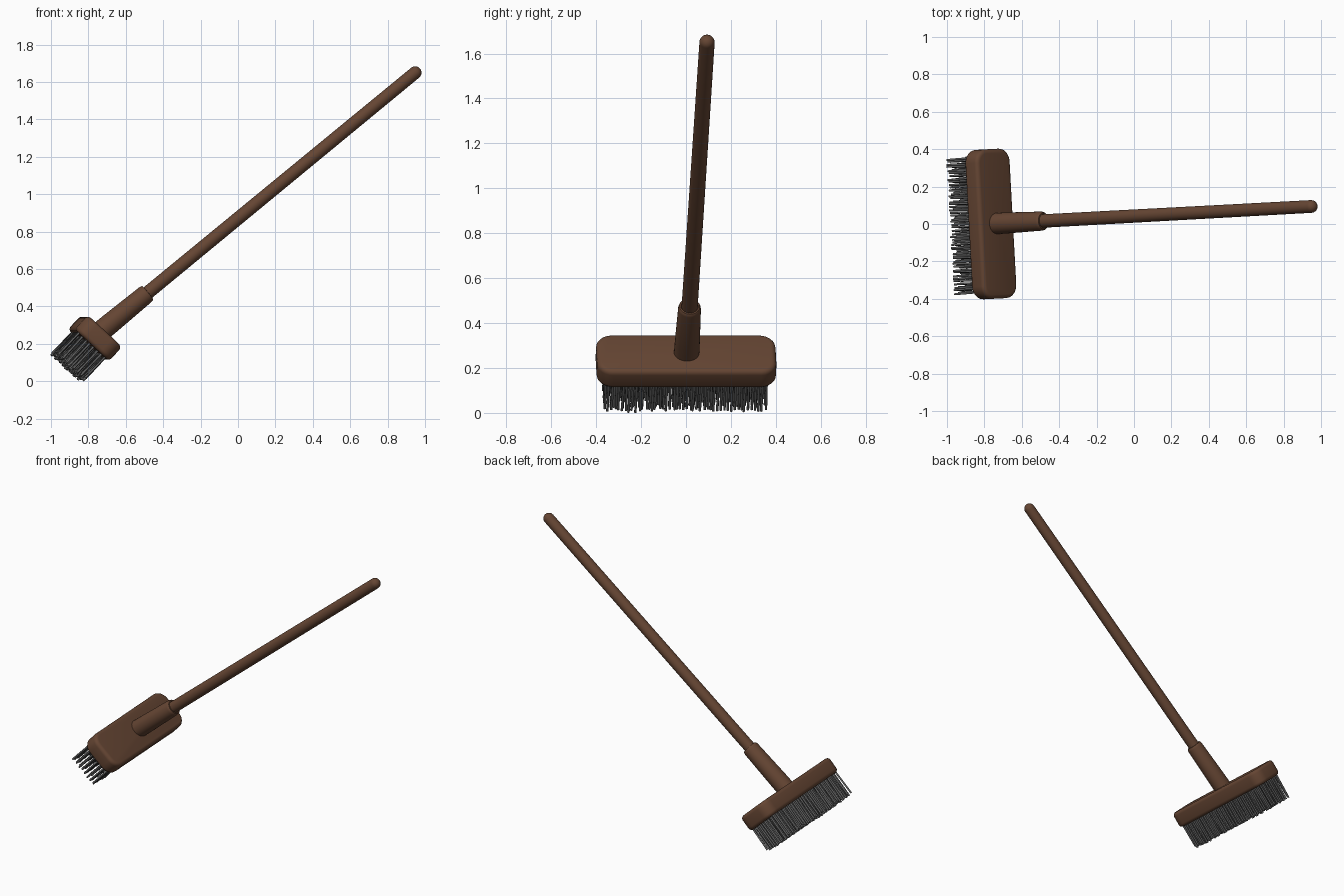
import bpy, bmesh, math, random
from mathutils import Matrix, Vector

if "Cube" in bpy.data.objects:
    bpy.data.objects.remove(bpy.data.objects["Cube"])

random.seed(4)
YAW = math.radians(3.1)


def material(name, rgb):
    m = bpy.data.materials.new(name)
    m.diffuse_color = (*rgb, 1)
    m.use_nodes = True
    m.node_tree.nodes["Principled BSDF"].inputs["Base Color"].default_value = m.diffuse_color
    return m


def frame(origin, pitch):
    # local y runs along the brush head, local z points up at the given pitch
    y = Vector((-math.sin(YAW), math.cos(YAW), 0))
    z = Vector((math.cos(pitch) * math.cos(YAW), math.cos(pitch) * math.sin(YAW), math.sin(pitch)))
    m = Matrix((y.cross(z), y, z)).transposed().to_4x4()
    m.translation = origin
    return m


def finish(bm, name, mat, matrix, angle=35):
    bmesh.ops.recalc_face_normals(bm, faces=bm.faces[:])
    me = bpy.data.meshes.new(name)
    bm.to_mesh(me)
    bm.free()
    me.materials.append(mat)
    ob = bpy.data.objects.new(name, me)
    bpy.context.collection.objects.link(ob)
    ob.matrix_world = matrix
    bpy.ops.object.select_all(action='DESELECT')
    ob.select_set(True)
    bpy.context.view_layer.objects.active = ob
    bpy.ops.object.shade_smooth_by_angle(angle=math.radians(angle))


def lathe(name, profile, mat, matrix, sides=28):
    bm = bmesh.new()
    rings = [[bm.verts.new((r * math.cos(2 * math.pi * i / sides),
                            r * math.sin(2 * math.pi * i / sides), z)) for i in range(sides)]
             for r, z in profile]
    for a, b in zip(rings, rings[1:]):
        for i in range(sides):
            j = (i + 1) % sides
            bm.faces.new((a[i], a[j], b[j], b[i]))
    bm.faces.new(rings[0])
    bm.faces.new(rings[-1])
    finish(bm, name, mat, matrix)


wood = material("brown_wood", (0.13, 0.06, 0.033))
grey = material("grey_bristle", (0.13, 0.13, 0.13))
head = frame((-0.765, 0, 0.23), math.radians(47))
pole = frame((-0.487, 0.016, 0.47), math.radians(39.4))

# brush head: block with rounded corners and softened rims
W, L, T = 0.25, 0.8, 0.104
bm = bmesh.new()
bmesh.ops.create_cube(bm, size=1, matrix=Matrix.Diagonal((W, L, T, 1)))
uprights = [e for e in bm.edges if abs(e.verts[0].co.z - e.verts[1].co.z) > T / 2]
bmesh.ops.bevel(bm, geom=uprights, offset=0.07, segments=6, profile=0.5, affect='EDGES')
rims = [e for e in bm.edges if abs(e.verts[0].co.z - e.verts[1].co.z) < 1e-4]
bmesh.ops.bevel(bm, geom=rims, offset=0.022, segments=4, profile=0.5, affect='EDGES')
finish(bm, "brush_head", wood, head)

# socket joining head and handle
lathe("handle_socket", [(0.057, -0.37), (0.056, -0.25), (0.051, -0.01), (0.049, 0.0),
                        (0.045, 0.006), (0.039, 0.007), (0.034, 0.0)], wood, pole)

# long handle with a domed end
R, END = 0.034, 1.893
dome = [(R * math.cos(t), END - R + R * math.sin(t))
        for t in (math.radians(88 * i / 7) for i in range(8))]
lathe("handle", [(0.036, -0.06)] + dome, wood, pole)

# bristles: rows of thin rods with uneven tips
bm = bmesh.new()
ROWS, COLS, SIDES = 8, 48, 6
for i in range(ROWS):
    for j in range(COLS):
        x = -0.094 + 0.188 * i / (ROWS - 1) + random.uniform(-0.003, 0.003)
        y = -0.358 + 0.716 * j / (COLS - 1) + random.uniform(-0.004, 0.004)
        tip = -0.05 - random.uniform(0.15, 0.168)
        dx, dy = random.uniform(-0.004, 0.004), random.uniform(-0.004, 0.004)
        a, b = [], []
        for k in range(SIDES):
            c, s = math.cos(2 * math.pi * k / SIDES), math.sin(2 * math.pi * k / SIDES)
            a.append(bm.verts.new((x + 0.006 * c, y + 0.006 * s, -0.04)))
            b.append(bm.verts.new((x + dx + 0.006 * c, y + dy + 0.006 * s, tip)))
        for k in range(SIDES):
            bm.faces.new((a[k], a[(k + 1) % SIDES], b[(k + 1) % SIDES], b[k]))
        bm.faces.new(a)
        bm.faces.new(b)
finish(bm, "bristles", grey, head, 65)
